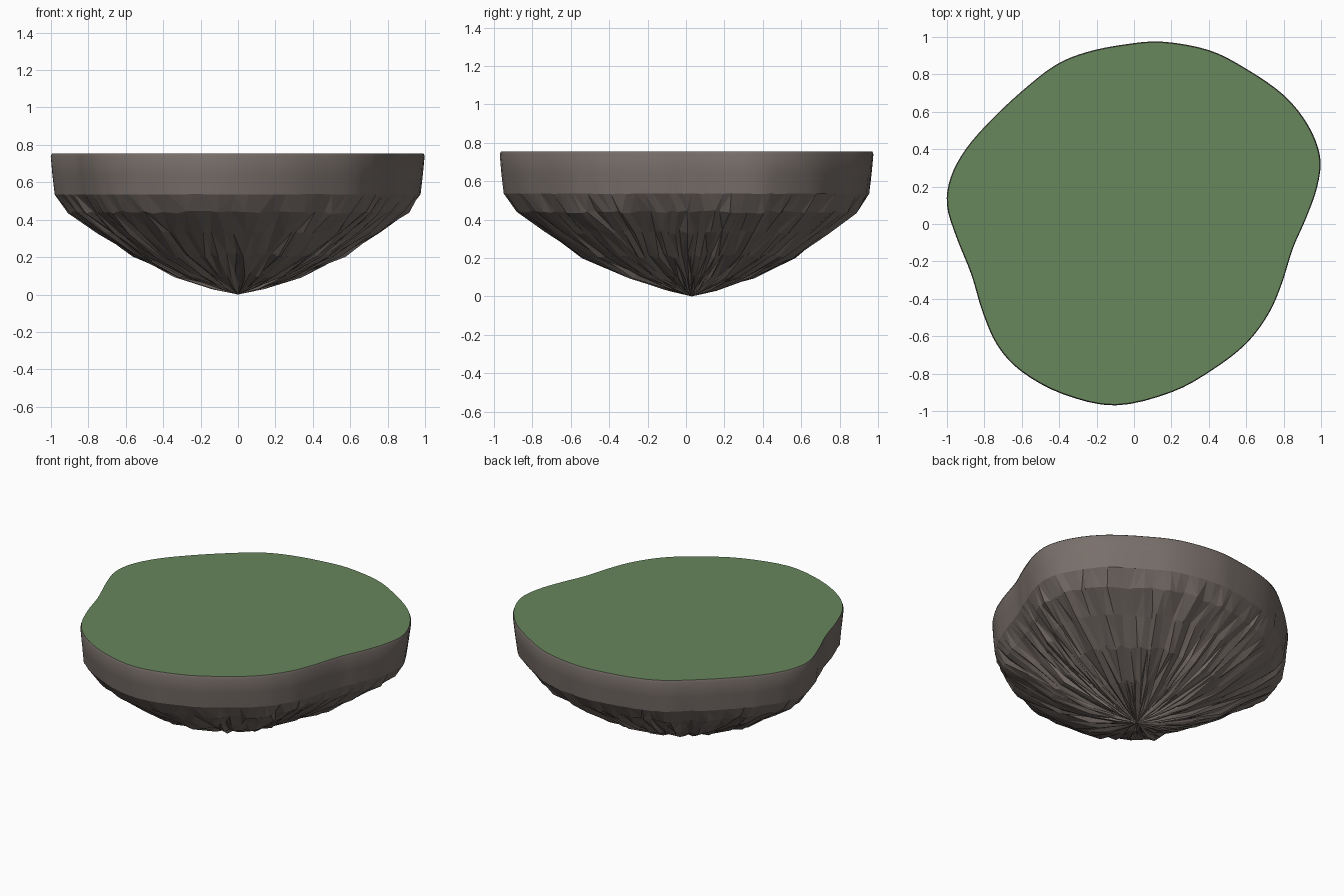
import bpy, bmesh, random
from mathutils import Vector

random.seed(7)
if "Cube" in bpy.data.objects:
    bpy.data.objects.remove(bpy.data.objects["Cube"], do_unlink=True)


def material(name, rgb):
    mat = bpy.data.materials.new(name)
    mat.use_nodes = True
    mat.diffuse_color = (*rgb, 1)
    mat.node_tree.nodes["Principled BSDF"].inputs["Base Color"].default_value = (*rgb, 1)
    return mat


rock = material("brown rock", (0.19, 0.16, 0.145))
grass = material("grass green", (0.135, 0.24, 0.105))

# Shoreline of the island, counter-clockwise from the back
SHORE = [(0.15, .975), (-.05, .96), (-.25, .92), (-.42, .85), (-.6, .71), (-.77, .55),
         (-.9, .4), (-.98, .25), (-1, .1), (-.95, -.07), (-.87, -.27), (-.81, -.47),
         (-.73, -.65), (-.6, -.79), (-.38, -.91), (-.1, -.97), (.2, -.9), (.42, -.78),
         (.6, -.64), (.72, -.48), (.79, -.32), (.85, -.13), (.92, .03), (.98, .2),
         (.995, .36), (.93, .53), (.8, .69), (.6, .83), (.4, .93)]
# Rings below the rim: height, scale, roughness
RINGS = [(.755, .993, 0), (.74, 1, 0), (.64, .99, .003), (.535, .977, .006),
         (.44, .905, .025), (.335, .755, .04), (.21, .565, .045), (.105, .335, .05),
         (.04, .14, .04)]
WALL_RINGS = 3
APEX = Vector((0, .03, 0))


def smooth_loop(points, steps):
    """Closed Catmull-Rom curve through the points."""
    pts = [Vector((*p, 0)) for p in points]
    n, out = len(pts), []
    for i in range(n):
        a, b, c, d = (pts[(i + k) % n] for k in (-1, 0, 1, 2))
        for s in range(steps):
            t = s / steps
            out.append(.5 * (2 * b + (c - a) * t + (2 * a - 5 * b + 4 * c - d) * t * t
                             + (3 * b - a - 3 * c + d) * t ** 3))
    return out


def finish(bm, name, mat):
    bmesh.ops.recalc_face_normals(bm, faces=bm.faces)
    mesh = bpy.data.meshes.new(name)
    bm.to_mesh(mesh)
    bm.free()
    mesh.materials.append(mat)
    obj = bpy.data.objects.new(name, mesh)
    bpy.context.collection.objects.link(obj)
    return obj


outline = smooth_loop(SHORE, 4)
count = len(outline)
ribs = [random.uniform(-1, 1) for _ in outline]

# Rock body: smooth cliff wall above, ribbed crags running down to a point
bm = bmesh.new()
rows = []
for height, scale, rough in RINGS:
    row = []
    for i, p in enumerate(outline):
        noise = 1 + rough * (.6 * ribs[i] + .5 * random.uniform(-1, 1))
        tangent = (outline[(i + 1) % count] - outline[i - 1]) * .5
        slide = tangent * random.uniform(-.35, .35) * min(1, rough * 40)
        v = APEX + (p + slide - APEX) * scale * noise
        v.z = height + random.uniform(-.3, .3) * rough
        row.append(bm.verts.new(v))
    rows.append(row)
tip = bm.verts.new(APEX)
for r in range(len(rows) - 1):
    for i in range(count):
        j = (i + 1) % count
        a, b, c, d = rows[r][i], rows[r][j], rows[r + 1][j], rows[r + 1][i]
        if r < WALL_RINGS:
            bm.faces.new((a, b, c, d)).smooth = True
        elif random.random() < .5:
            bm.faces.new((a, b, c))
            bm.faces.new((a, c, d))
        else:
            bm.faces.new((a, b, d))
            bm.faces.new((b, c, d))
for i in range(count):
    bm.faces.new((rows[-1][i], rows[-1][(i + 1) % count], tip))
finish(bm, "rock_base", rock)

# Flat grass cap
bm = bmesh.new()
cap = bm.faces.new([bm.verts.new((*(APEX + (p - APEX) * .995).xy, .755)) for p in outline])
grass_top = finish(bm, "grass_top", grass)
if grass_top.data.polygons[0].normal.z < 0:
    grass_top.data.flip_normals()
